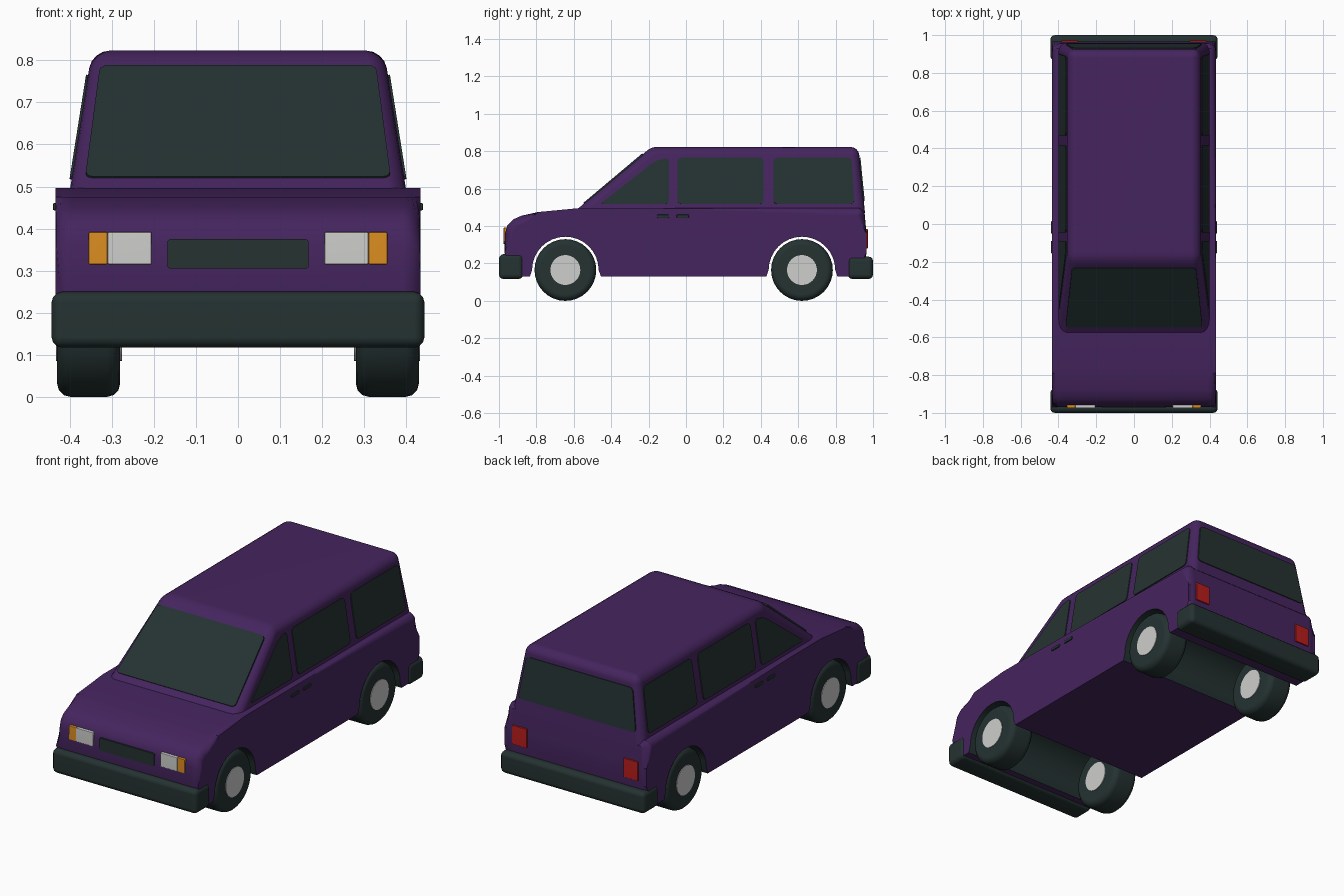
import bpy, bmesh, math
from mathutils import Vector

if "Cube" in bpy.data.objects:
    bpy.data.objects.remove(bpy.data.objects["Cube"])


def material(name, rgb):
    m = bpy.data.materials.new(name)
    m.diffuse_color = (*rgb, 1)
    m.use_nodes = True
    m.node_tree.nodes["Principled BSDF"].inputs["Base Color"].default_value = m.diffuse_color
    return m


PURPLE = material("purple paint", (0.060, 0.018, 0.113))
DARK = material("dark glass and rubber", (0.018, 0.032, 0.031))
SILVER = material("silver", (0.62, 0.62, 0.61))
AMBER = material("amber", (0.72, 0.27, 0.015))
RED = material("red", (0.48, 0.012, 0.012))


def finish(name, bm, *mats, angle=35):
    """Turn a bmesh into a smooth-shaded object with sharp edges kept."""
    bmesh.ops.recalc_face_normals(bm, faces=bm.faces)
    me = bpy.data.meshes.new(name)
    bm.to_mesh(me)
    bm.free()
    ob = bpy.data.objects.new(name, me)
    bpy.context.collection.objects.link(ob)
    for m in mats:
        me.materials.append(m)
    bpy.ops.object.select_all(action='DESELECT')
    ob.select_set(True)
    bpy.context.view_layer.objects.active = ob
    bpy.ops.object.shade_smooth_by_angle(angle=math.radians(angle))
    wn = ob.modifiers.new("weighted normals", 'WEIGHTED_NORMAL')
    wn.keep_sharp = True
    return ob


def box(name, lo, hi, mat, bevel=0.0, segments=3):
    bm = bmesh.new()
    bmesh.ops.create_cube(bm, size=1)
    for v in bm.verts:
        v.co = [lo[i] if v.co[i] < 0 else hi[i] for i in range(3)]
    if bevel:
        bmesh.ops.bevel(bm, geom=bm.edges[:], offset=bevel, segments=segments,
                        profile=0.5, affect='EDGES')
    return finish(name, bm, mat)


def plate(name, pts, normal, mat, radius=0.02, thick=0.009):
    """Thin panel with rounded corners, lying on a sloped surface."""
    bm = bmesh.new()
    n = Vector(normal).normalized()
    f = bm.faces.new([bm.verts.new(Vector(p) - n * 0.004) for p in pts])
    bmesh.ops.bevel(bm, geom=bm.verts[:], offset=radius, segments=3,
                    profile=0.5, affect='VERTICES')
    ext = bmesh.ops.extrude_face_region(bm, geom=bm.faces[:])
    for v in ext["geom"]:
        if isinstance(v, bmesh.types.BMVert):
            v.co += n * thick
    return finish(name, bm, mat)


# Lower body: side profile with wheel arches, extruded across the width
AXLES = (-0.645, 0.62)
WHEEL_R, ARCH_R, HALF = 0.165, 0.178, 0.434
profile = [(-0.95, 0.13), (-0.97, 0.26), (-0.968, 0.36), (-0.955, 0.405),
           (-0.925, 0.435), (-0.88, 0.455), (-0.79, 0.475), (-0.56, 0.497),
           (-0.3, 0.497), (0.93, 0.497), (0.955, 0.47), (0.965, 0.36), (0.965, 0.26),
           (0.95, 0.13)]
tags = [False] * len(profile)
for cy in reversed(AXLES):
    arch = [(cy + ARCH_R + 0.012, 0.13)]
    arch += [(cy + ARCH_R * math.cos(a), WHEEL_R + ARCH_R * math.sin(a))
             for a in [math.pi * i / 16 for i in range(17)]]
    arch.append((cy - ARCH_R - 0.012, 0.13))
    profile += arch
    tags += [True] * len(arch)

bm = bmesh.new()
left = [bm.verts.new((-HALF, y, z)) for y, z in profile]
right = [bm.verts.new((HALF, y, z)) for y, z in profile]
bm.faces.new(left)
bm.faces.new(right[::-1])
rim = []
for i in range(len(profile)):
    j = (i + 1) % len(profile)
    f = bm.faces.new((left[i], right[i], right[j], left[j]))
    if tags[i] and tags[j] and abs(profile[i][1] - profile[j][1]) > 1e-4:
        f.material_index = 1
    elif tags[i] and tags[j] and profile[i][1] > 0.2:
        f.material_index = 1
    if not tags[i] and not tags[j]:
        rim += [bm.edges.get((side[i], side[j])) for side in (left, right)]
bmesh.ops.bevel(bm, geom=rim, offset=0.042, segments=4, profile=0.5,
                affect='EDGES', clamp_overlap=True)
finish("lower_body", bm, PURPLE, DARK)

# Cabin: tapered block with rounded roof and pillars
Z0, Z1 = 0.47, 0.823
SIDE0, SIDE1 = 0.403, 0.347
FRONT0, FRONT1 = -0.605, -0.185
BACK0, BACK1 = 0.957, 0.922


def lerp(a, b, z):
    return a + (b - a) * (z - Z0) / (Z1 - Z0)


def side_x(z):
    return lerp(SIDE0, SIDE1, z)


bm = bmesh.new()
bmesh.ops.create_cube(bm, size=1)
for v in bm.verts:
    top, back = v.co.z > 0, v.co.y > 0
    x = SIDE1 if top else SIDE0
    y = (BACK1 if top else BACK0) if back else (FRONT1 if top else FRONT0)
    v.co = (math.copysign(x, v.co.x), y, Z1 if top else Z0)
edges = [e for e in bm.edges if max(v.co.z for v in e.verts) > 0.8]
bmesh.ops.bevel(bm, geom=edges, offset=0.042, segments=4, profile=0.5, affect='EDGES')
finish("cabin", bm, PURPLE)

# Windscreen and rear window
rise = Z1 - Z0
plate("windscreen", [(x, lerp(FRONT0, FRONT1, z), z) for x, z in
                     ((-0.363, 0.52), (0.363, 0.52), (0.328, 0.785), (-0.328, 0.785))],
      (0, -rise, FRONT1 - FRONT0), DARK)
plate("rear_window", [(x, lerp(BACK0, BACK1, z), z) for x, z in
                      ((0.36, 0.535), (-0.36, 0.535), (-0.325, 0.765), (0.325, 0.765))],
      (0, rise, BACK0 - BACK1), DARK)

# Side windows, handles, lamps and wheels on both sides
WINDOWS = {
    "front_side_window": [(-0.46, 0.517), (-0.09, 0.517), (-0.09, 0.765), (-0.165, 0.748)],
    "middle_side_window": [(-0.045, 0.517), (0.415, 0.517), (0.415, 0.765), (-0.045, 0.765)],
    "rear_side_window": [(0.468, 0.517), (0.9, 0.517), (0.887, 0.765), (0.468, 0.765)],
}
for s, tag in ((1, "right"), (-1, "left")):
    for name, pts in WINDOWS.items():
        plate(f"{name}_{tag}", [(s * side_x(z), y, z) for y, z in pts],
              (s * rise, 0, SIDE0 - SIDE1), DARK, radius=0.022)

    for i, y in enumerate((-0.155, -0.05)):
        a, b = sorted((s * 0.41, s * 0.44))
        box(f"door_handle_{i + 1}_{tag}", (a, y, 0.443), (b, y + 0.065, 0.461), DARK, 0.004, 2)

    # Lamps: x range, z range, y range
    for name, x0, x1, z0, z1, y0, y1, mat in (
            ("headlight", 0.205, 0.31, 0.315, 0.392, -0.975, -0.955, SILVER),
            ("indicator", 0.31, 0.355, 0.315, 0.392, -0.974, -0.955, AMBER),
            ("tail_light", 0.295, 0.385, 0.28, 0.385, 0.95, 0.972, RED)):
        a, b = sorted((s * x0, s * x1))
        box(f"{name}_{tag}", (a, y0, z0), (b, y1, z1), mat, 0.004, 2)

    # Wheels: rounded tyre with a hub showing on both faces
    for cy, end in zip(AXLES, ("front", "rear")):
        for part, r, x0, x1, bev, mat in (("tyre", WHEEL_R, 0.28, 0.43, 0.032, DARK),
                                          ("hub", 0.08, 0.276, 0.433, 0, SILVER)):
            bm = bmesh.new()
            bmesh.ops.create_cone(bm, cap_ends=True, segments=32, radius1=r, radius2=r,
                                  depth=x1 - x0)
            if bev:
                caps = [e for e in bm.edges if abs(e.verts[0].co.z - e.verts[1].co.z) < 1e-4]
                bmesh.ops.bevel(bm, geom=caps, offset=bev, segments=3, profile=0.5,
                                affect='EDGES')
            for v in bm.verts:
                x, y, z = v.co
                v.co = (s * (x0 + x1) / 2 + z, cy + x, WHEEL_R + y)
            finish(f"{end}_{part}_{tag}", bm, mat)

# Grille and bumpers
plate("grille", [(x, -0.9695, z) for x, z in
                 ((-0.168, 0.305), (0.168, 0.305), (0.168, 0.375), (-0.168, 0.375))],
      (0, -1, 0), DARK, radius=0.008)
box("front_bumper", (-0.443, -1.0, 0.117), (0.443, -0.87, 0.25), DARK, 0.025)
box("rear_bumper", (-0.443, 0.865, 0.117), (0.443, 1.0, 0.237), DARK, 0.025)
